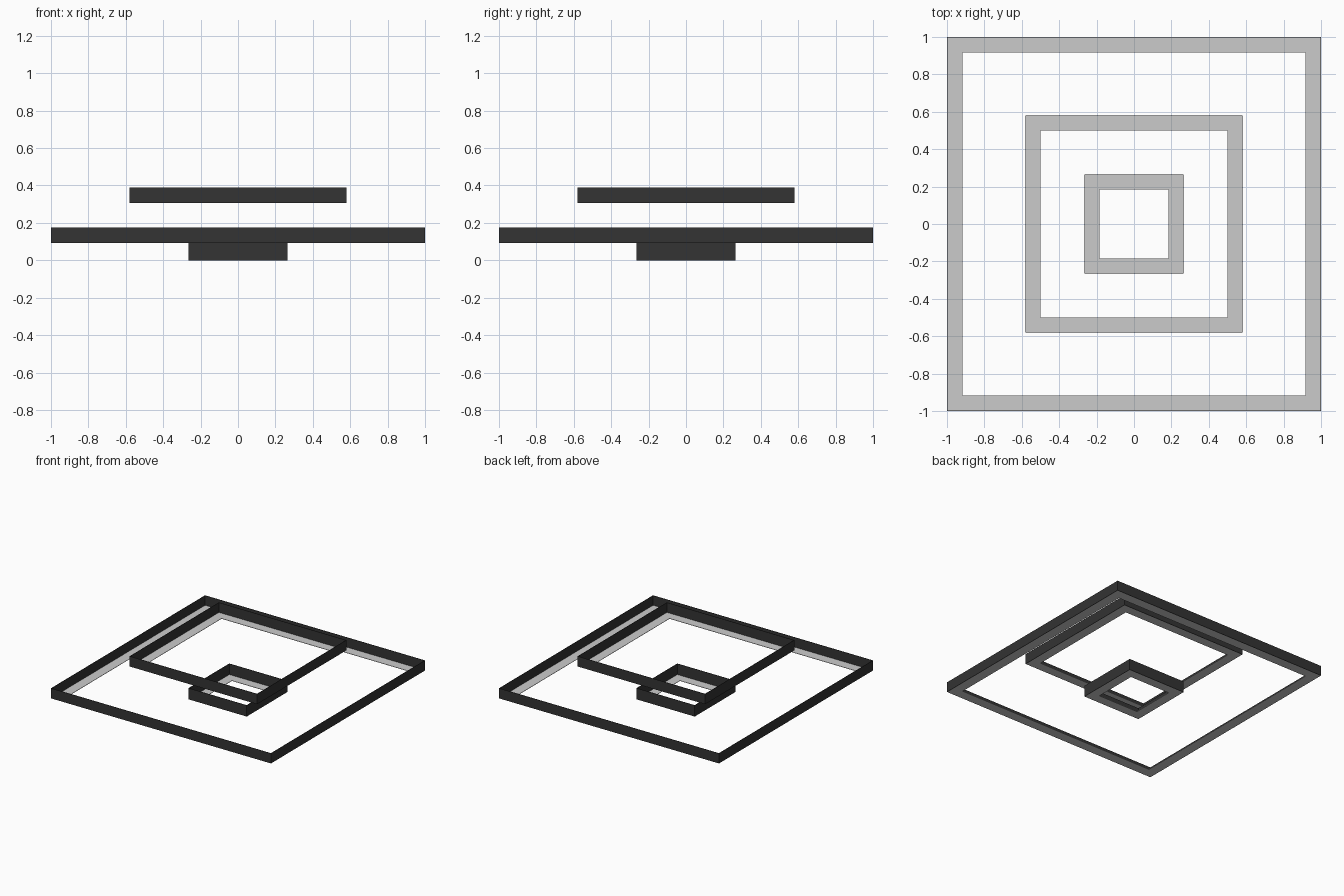
import bpy
import bmesh

if "Cube" in bpy.data.objects:
    bpy.data.objects.remove(bpy.data.objects["Cube"])


def material(name, value):
    m = bpy.data.materials.new(name)
    m.diffuse_color = (value, value, value, 1.0)
    m.use_nodes = True
    m.node_tree.nodes["Principled BSDF"].inputs["Base Color"].default_value = m.diffuse_color
    return m


dark = material("dark metal", 0.033)
pale = material("pale diffuser", 0.6)


def square_ring(name, outer, inner, z0, z1, mat):
    """Closed square ring with a rectangular cross-section."""
    bm = bmesh.new()
    corners = [(-1, -1), (1, -1), (1, 1), (-1, 1)]
    section = [(outer, z0), (outer, z1), (inner, z1), (inner, z0)]
    loops = [[bm.verts.new((sx * r, sy * r, z)) for r, z in section]
             for sx, sy in corners]
    for i in range(4):
        a, b = loops[i], loops[(i + 1) % 4]
        for j in range(4):
            k = (j + 1) % 4
            bm.faces.new((a[j], b[j], b[k], a[k]))
    bmesh.ops.recalc_face_normals(bm, faces=bm.faces)
    mesh = bpy.data.meshes.new(name)
    bm.to_mesh(mesh)
    bm.free()
    mesh.materials.append(mat)
    obj = bpy.data.objects.new(name, mesh)
    bpy.context.collection.objects.link(obj)


# Each lamp frame: thin upright outer wall and a flat strip along its bottom
WALL = 0.003
for label, outer, inner, z0, z1 in [
    ("small", 0.265, 0.185, 0.0, 0.092),
    ("large", 1.0, 0.916, 0.092, 0.175),
    ("medium", 0.58, 0.50, 0.306, 0.39),
]:
    square_ring(label + "_frame_wall", outer, outer - WALL, z0, z1, dark)
    square_ring(label + "_light_strip", outer - WALL, inner, z0, z0 + WALL, pale)
